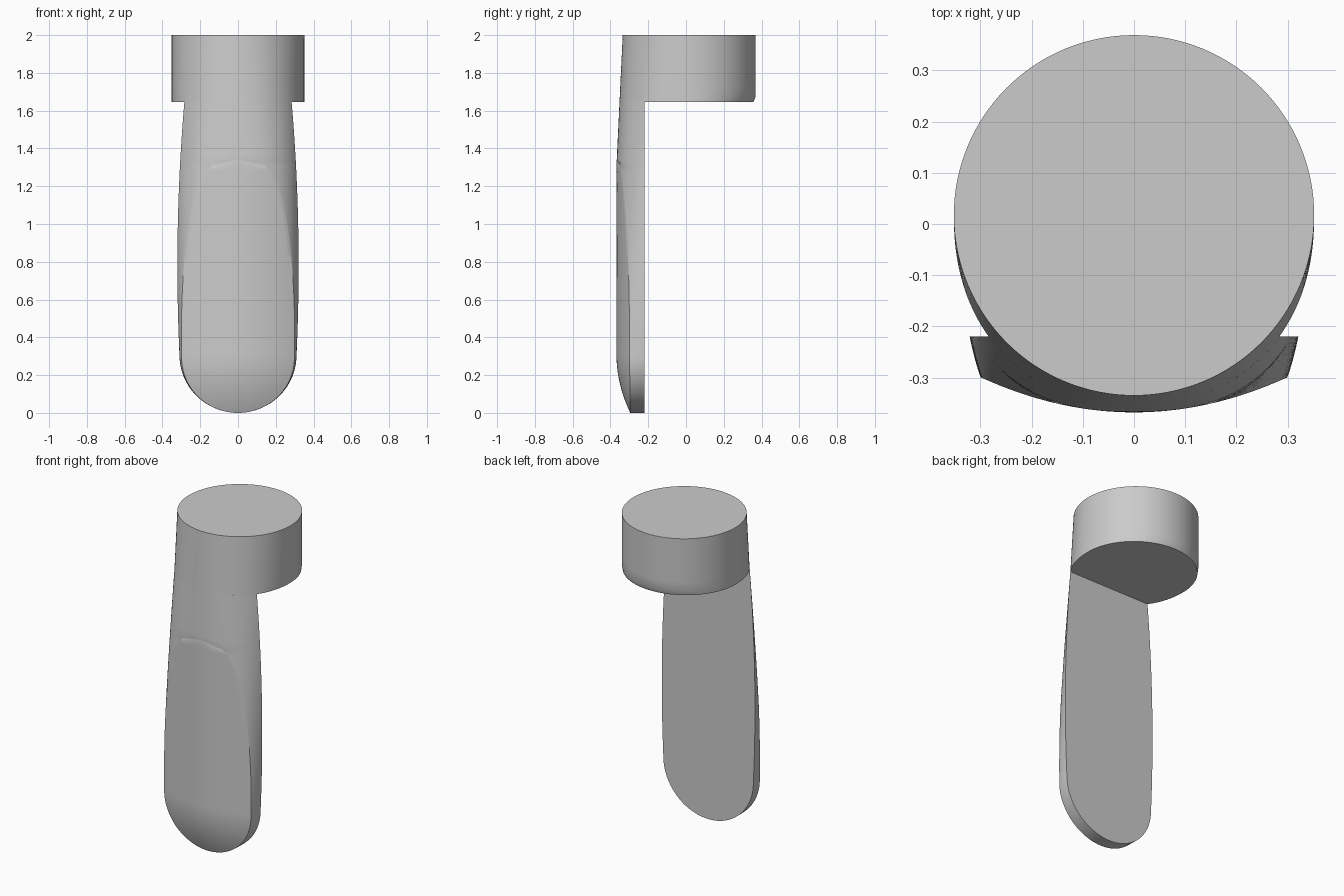
import bpy
import bmesh
from math import sin, cos, pi, sqrt, acos, radians

cube = bpy.data.objects.get("Cube")
if cube:
    bpy.data.objects.remove(cube, do_unlink=True)

grey = bpy.data.materials.new("plain grey")
grey.use_nodes = True
grey.diffuse_color = (0.6, 0.6, 0.6, 1)
grey.node_tree.nodes["Principled BSDF"].inputs["Base Color"].default_value = (0.6, 0.6, 0.6, 1)

TOP, UNDER = 2.0, 1.645      # head top and underside
BACK, RIM = -0.22, -0.295    # flat back of handle, front rim of its wall
RADIUS, CENTRE = 0.352, 0.017
TIP = 0.306                  # height of the rounded tip


def loft(name, rings):
    """Skin a stack of closed rings and cap both ends."""
    bm = bmesh.new()
    loops = [[bm.verts.new(p) for p in ring] for ring in rings]
    for low, high in zip(loops, loops[1:]):
        n = len(low)
        for i in range(n):
            j = (i + 1) % n
            bm.faces.new((low[i], low[j], high[j], high[i]))
    bm.faces.new(loops[0][::-1])
    bm.faces.new(loops[-1])
    bmesh.ops.remove_doubles(bm, verts=bm.verts, dist=0.00005)
    bmesh.ops.recalc_face_normals(bm, faces=bm.faces)
    mesh = bpy.data.meshes.new(name)
    bm.to_mesh(mesh)
    bm.free()
    mesh.materials.append(grey)
    obj = bpy.data.objects.new(name, mesh)
    bpy.context.collection.objects.link(obj)
    bpy.ops.object.select_all(action="DESELECT")
    obj.select_set(True)
    bpy.context.view_layer.objects.active = obj
    bpy.ops.object.shade_smooth_by_angle(angle=radians(30))


def front_depth(z):
    # depth of the sloping front below the head's round top
    return RADIUS - CENTRE + 0.048 * (TOP - z)


def half_width(z):
    if z < TIP:
        return max(0.003, half_width(TIP) * sqrt(max(0, 1 - ((TIP - z) / TIP) ** 2)))
    return 0.321 - 0.0495 * (z - 0.78) ** 2


def bulge(x, z):
    # gently rounded front, domed towards the tip
    drop = max(0, TIP - z) / TIP
    return RIM - 0.073 * max(0, 1 - (x / 0.309) ** 2 - drop ** 2)


def handle_ring(z):
    low = (UNDER - z) / UNDER
    power = 2.2 + 1.6 * low
    yc = CENTRE - 0.21 * low
    b = front_depth(z) + yc
    k = (yc - BACK) / b
    a = half_width(z) / (1 - k ** power) ** (1 / power)

    def wall(t):
        return a * sin(t) ** (2 / power), yc - b * cos(t) ** (2 / power)

    # find where the drafted wall meets the bulging front
    start = acos(k ** (power / 2))
    lo, hi = 0.0, start
    for _ in range(40):
        mid = (lo + hi) / 2
        x, y = wall(mid)
        if y < bulge(x, z):
            lo = mid
        else:
            hi = mid
    side = [wall(start + (hi - start) * i / 16) for i in range(17)]
    edge = side[-1][0]
    face = [(edge * (1 - i / 12), bulge(edge * (1 - i / 12), z)) for i in range(1, 12)]
    if lo < 0.00001:
        face = [(0, side[-1][1])] * len(face)
    middle = (0, max(-front_depth(z), bulge(0, z)))
    half = side + face
    return [(x, y, z) for x, y in half + [middle] + [(-x, y) for x, y in half[::-1]]]


def head_ring(z, back):
    power = 2 + 0.2 * (TOP - z) / (TOP - UNDER)
    b = front_depth(z) + CENTRE
    ring = []
    for i in range(128):
        t = 2 * pi * i / 128
        s, c = sin(t), cos(t)
        if s >= 0:
            ring.append((RADIUS * c, CENTRE + back * s, z))
        else:
            x = RADIUS * abs(c) ** (2 / power)
            ring.append((x if c > 0 else -x, CENTRE - b * abs(s) ** (2 / power), z))
    return ring


# Handle: rounded tip rows, then evenly spaced rows up to the head
rows = [TIP * (1 - cos(pi / 2 * i / 24)) for i in range(24)]
rows += [TIP + (UNDER - TIP) * i / 48 for i in range(49)]
loft("handle", [handle_ring(z) for z in rows])

# Head: round block with a small bevel under its back edge
head = [head_ring(UNDER, RADIUS - 0.013), head_ring(UNDER + 0.03, RADIUS)]
head += [head_ring(UNDER + 0.03 + (TOP - UNDER - 0.03) * i / 6, RADIUS) for i in range(1, 7)]
loft("head", head)
